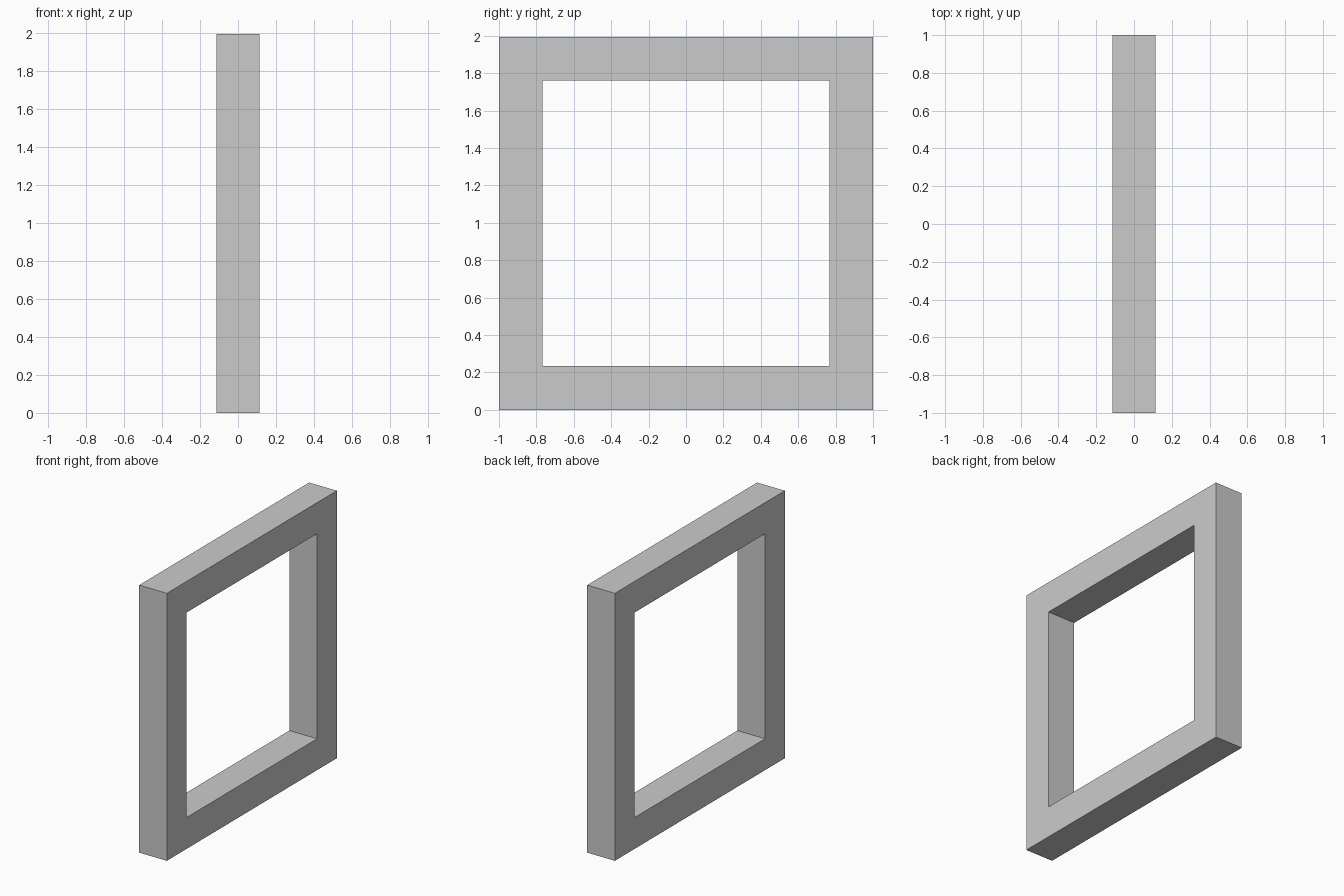
import bpy, bmesh

if "Cube" in bpy.data.objects:
    bpy.data.objects.remove(bpy.data.objects["Cube"])

HALF_X = 0.114          # half depth of the frame
HEIGHT = 1.992
OUTER = [(-1, 0), (1, 0), (1, HEIGHT), (-1, HEIGHT)]
INNER = [(-0.767, 0.234), (0.767, 0.234), (0.767, 1.76), (-0.767, 1.76)]

bm = bmesh.new()


def ring(points, x):
    return [bm.verts.new((x, y, z)) for y, z in points]


# Four loops: outer and inner on each side, bridged into a closed square ring
loops = [ring(OUTER, -HALF_X), ring(OUTER, HALF_X),
         ring(INNER, HALF_X), ring(INNER, -HALF_X)]
for a, b in zip(loops, loops[1:] + loops[:1]):
    for i in range(4):
        j = (i + 1) % 4
        bm.faces.new((a[i], a[j], b[j], b[i]))
bmesh.ops.recalc_face_normals(bm, faces=bm.faces)

# Square frame
mesh = bpy.data.meshes.new("square_frame")
bm.to_mesh(mesh)
bm.free()
bpy.context.collection.objects.link(bpy.data.objects.new("square_frame", mesh))
